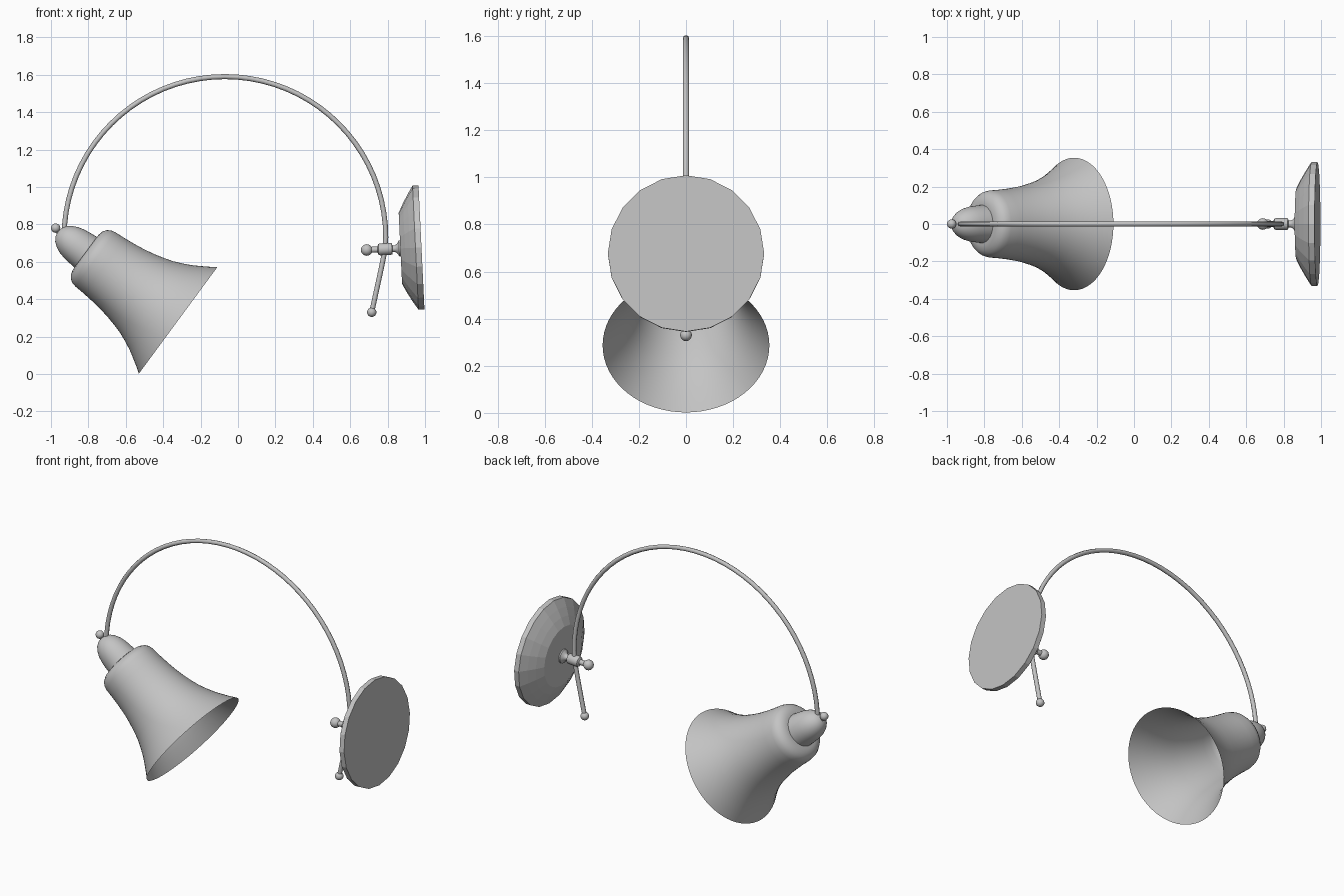
import bpy, bmesh, math
from mathutils import Vector, Matrix

cube = bpy.data.objects.get("Cube")
if cube:
    bpy.data.objects.remove(cube, do_unlink=True)

GREY = (0.55, 0.55, 0.55, 1.0)
metal = bpy.data.materials.new("grey_metal")
metal.use_nodes = True
metal.diffuse_color = GREY
metal.node_tree.nodes["Principled BSDF"].inputs["Base Color"].default_value = GREY


def finish(name, bm, smooth_angle=None):
    mesh = bpy.data.meshes.new(name)
    bm.to_mesh(mesh)
    bm.free()
    obj = bpy.data.objects.new(name, mesh)
    bpy.context.collection.objects.link(obj)
    mesh.materials.append(metal)
    if smooth_angle:
        bpy.ops.object.select_all(action='DESELECT')
        obj.select_set(True)
        bpy.context.view_layer.objects.active = obj
        bpy.ops.object.shade_smooth_by_angle(angle=math.radians(smooth_angle))
    return obj


def frame(origin, axis):
    """Local z along axis, local y along world y."""
    z = Vector(axis).normalized()
    y = Vector((0, 1, 0))
    m = Matrix((y.cross(z), y, z)).transposed().to_4x4()
    return Matrix.Translation(origin) @ m


def lathe(name, profile, origin, axis, sides, smooth_angle=None, cap_start=True):
    """Revolve (radius, height) points about the axis."""
    bm = bmesh.new()
    rings = []
    for r, h in profile:
        rings.append([bm.verts.new((r * math.cos(a), r * math.sin(a), h))
                      for a in (math.tau * i / sides for i in range(sides))])
    for low, high in zip(rings, rings[1:]):
        for i in range(sides):
            j = (i + 1) % sides
            bm.faces.new((low[i], low[j], high[j], high[i]))
    if cap_start:
        bm.faces.new(rings[0][::-1])
    bm.faces.new(rings[-1])
    bm.transform(frame(origin, axis))
    return finish(name, bm, smooth_angle)


def ball(name, centre, radius):
    bm = bmesh.new()
    bmesh.ops.create_uvsphere(bm, u_segments=20, v_segments=12, radius=radius,
                              matrix=Matrix.Translation(centre))
    return finish(name, bm, 40)


# Bell shade, open at the rim
shade_origin, shade_axis = (-0.32, 0, 0.287), (-0.805, 0, 0.593)
lathe("bell_shade",
      [(0.354, 0), (0.33, 0.035), (0.305, 0.075), (0.28, 0.117), (0.257, 0.165),
       (0.238, 0.21), (0.222, 0.263), (0.209, 0.315), (0.198, 0.37), (0.19, 0.43),
       (0.184, 0.49), (0.18, 0.55), (0.174, 0.575), (0.161, 0.594),
       (0.14, 0.608), (0.115, 0.614), (0.09, 0.614)],
      shade_origin, shade_axis, 64, 50, cap_start=False)

# Socket cap over the neck of the shade
lathe("socket_cap",
      [(0.102, 0.61), (0.098, 0.65), (0.093, 0.69), (0.084, 0.725), (0.07, 0.755),
       (0.052, 0.778), (0.03, 0.793), (0.012, 0.797), (0.012, 0.81)],
      shade_origin, shade_axis, 40, 50)
ball("socket_knob", (-0.975, 0, 0.78), 0.025)

# Curved arm: a half circle running into a straight tail
CX, CZ, R = -0.07, 0.73, 0.86
path = [(CX + R * math.cos(a), CZ + R * math.sin(a))
        for a in (math.pi * (1 - i / 40) for i in range(41))]
path = [(-0.925, 0.70)] + path + [(0.785, 0.66), (0.765, 0.56), (0.715, 0.33)]
curve = bpy.data.curves.new("curved_arm", 'CURVE')
curve.dimensions = '3D'
curve.bevel_depth = 0.0135
curve.bevel_resolution = 2
curve.use_fill_caps = True
spline = curve.splines.new('POLY')
spline.points.add(len(path) - 1)
for p, (x, z) in zip(spline.points, path):
    p.co = (x, 0, z, 1)
curve.materials.append(metal)
bpy.context.collection.objects.link(bpy.data.objects.new("curved_arm", curve))
ball("arm_end_knob", (0.715, 0, 0.33), 0.025)

# Faceted wall plate
plate_origin, plate_axis = Vector((0.981, 0, 0.677)), Vector((-0.999, 0, -0.048))
lathe("wall_plate",
      [(0.332, 0), (0.332, 0.032), (0.285, 0.062), (0.24, 0.088), (0.19, 0.113)],
      plate_origin, plate_axis, 20)

# Turned joint that clamps the arm to the plate
lathe("arm_joint",
      [(0.044, 0.11), (0.042, 0.12), (0.026, 0.13), (0.018, 0.142), (0.018, 0.155),
       (0.03, 0.158), (0.032, 0.165), (0.032, 0.222), (0.029, 0.23),
       (0.016, 0.236), (0.016, 0.275)],
      plate_origin, plate_axis, 24, 40)
ball("joint_knob", plate_origin + plate_axis * 0.293, 0.031)
